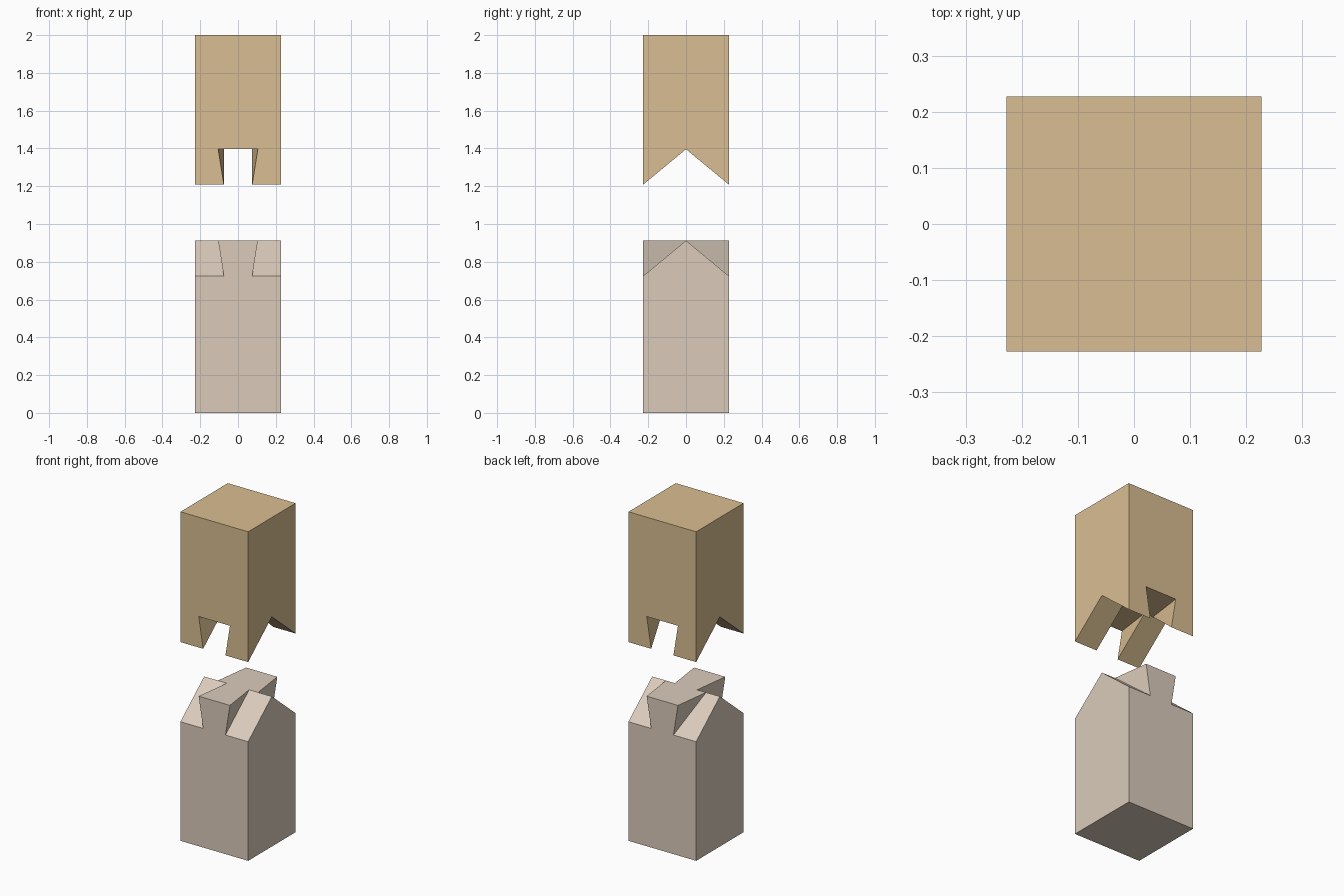
import bpy, bmesh

cube = bpy.data.objects.get("Cube")
if cube:
    bpy.data.objects.remove(cube, do_unlink=True)

HALF = 0.2275                                 # half width of the square post
RISE = 0.188                                  # height of the gabled joint
NECK, FLARE, SPREAD = 0.075, 0.105, 0.135     # half widths of the dovetail


def make_material(name, colour):
    mat = bpy.data.materials.new(name)
    mat.use_nodes = True
    mat.diffuse_color = (*colour, 1)
    mat.node_tree.nodes["Principled BSDF"].inputs["Base Color"].default_value = (*colour, 1)
    return mat


def make_post(name, cap_z, eave_z, mat):
    """Square post with a flat cap at cap_z and the sliding joint at eave_z."""
    bm = bmesh.new()
    ridge_z = eave_z + RISE
    v = {}
    for s in (-1, 1):
        v["ridge", s] = bm.verts.new((s * HALF, 0, ridge_z))
        for end, mid in ((-1, NECK), (1, SPREAD)):
            y = end * HALF
            v["cap", s, end] = bm.verts.new((s * HALF, y, cap_z))
            v["eave", s, end] = bm.verts.new((s * HALF, y, eave_z))
            v["neck", s, end] = bm.verts.new((s * NECK, y, eave_z))
            v["flare", s, end] = bm.verts.new((s * FLARE, y, ridge_z))
            v["mid", s, end] = bm.verts.new((s * mid, 0, ridge_z))

    def face(*keys):
        bm.faces.new([v[k] for k in keys])

    for s in (-1, 1):
        # Gabled side wall
        face(("cap", s, -1), ("cap", s, 1), ("eave", s, 1), ("ridge", s), ("eave", s, -1))
        # Gable slopes beside the dovetail
        face(("eave", s, -1), ("neck", s, -1), ("mid", s, -1), ("mid", s, 1), ("ridge", s))
        face(("eave", s, 1), ("neck", s, 1), ("mid", s, 1), ("ridge", s))
        # Slanted dovetail flanks
        for end in (-1, 1):
            face(("neck", s, end), ("flare", s, end), ("mid", s, end))
    # Front and back walls with the dovetail outline
    for end in (-1, 1):
        outline = ("cap", "eave", "neck", "flare")
        face(*[(p, -1, end) for p in outline], *[(p, 1, end) for p in reversed(outline)])
    # Flat dovetail face, stepped at the ridge, and the end cap
    steps = (("flare", -1), ("mid", -1), ("mid", 1), ("flare", 1))
    face(*[(p, 1, e) for p, e in steps], *[(p, -1, e) for p, e in reversed(steps)])
    face(("cap", -1, -1), ("cap", 1, -1), ("cap", 1, 1), ("cap", -1, 1))

    bmesh.ops.recalc_face_normals(bm, faces=bm.faces)
    mesh = bpy.data.meshes.new(name)
    bm.to_mesh(mesh)
    bm.free()
    mesh.materials.append(mat)
    obj = bpy.data.objects.new(name, mesh)
    bpy.context.collection.objects.link(obj)
    return obj


# Lower post carries the key, upper post the matching socket
make_post("lower_post", 0, 0.724, make_material("pale wood", (0.708, 0.597, 0.497)))
make_post("upper_post", 2, 1.208, make_material("tan wood", (0.701, 0.515, 0.287)))
